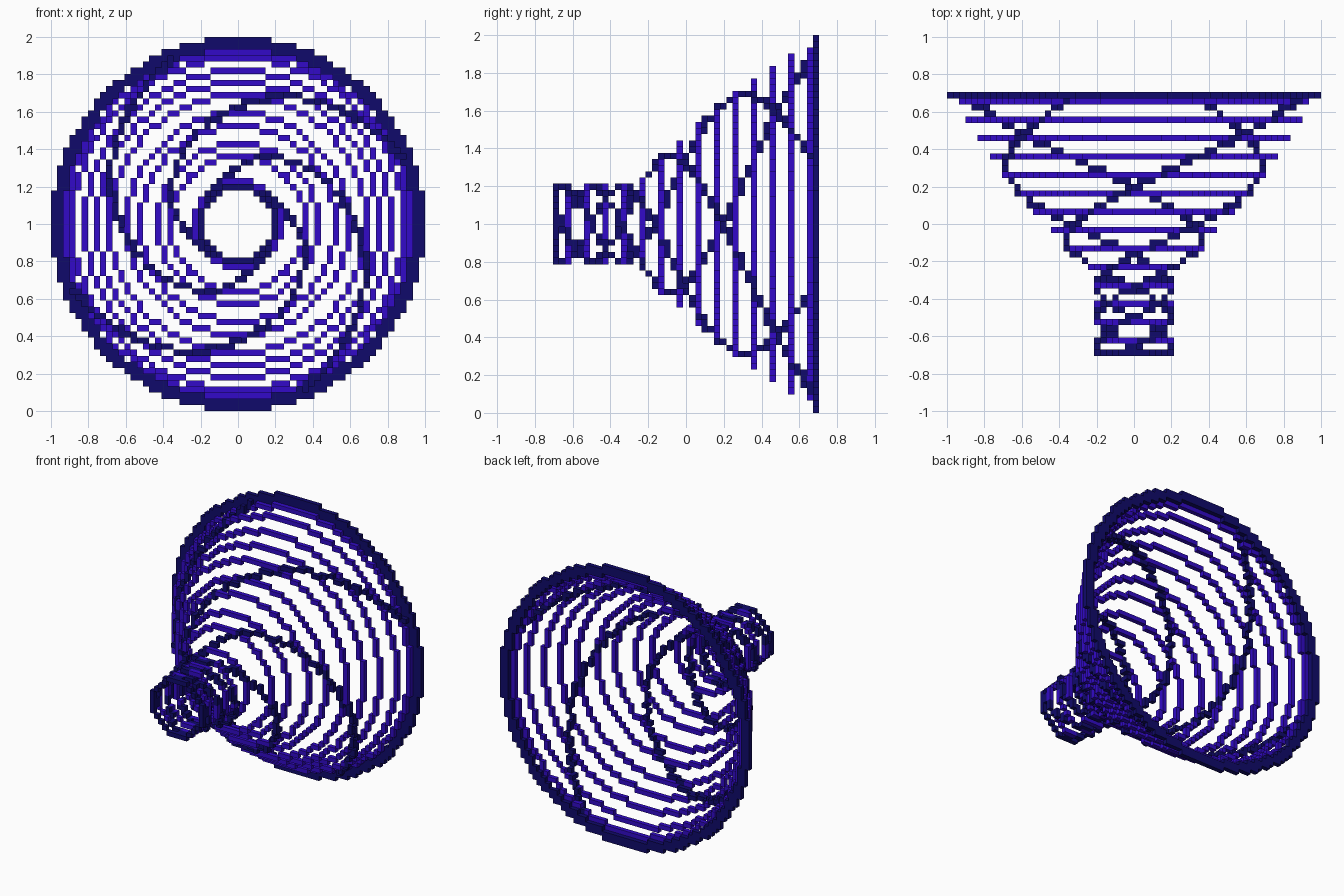
import bpy, bmesh, math
from mathutils import Vector

cube = bpy.data.objects.get("Cube")
if cube:
    bpy.data.objects.remove(cube, do_unlink=True)

V = 2 / 61          # block size
LAYERS = 43         # blocks along y
# (layer, radius in blocks) of the horn
PROFILE = [(0, 6), (12, 6), (14, 7), (17, 10.7), (20, 13.3), (23, 15.9), (26, 18.4),
           (29, 20.8), (32, 23), (35, 25), (38, 26.8), (41, 28.4), (42, 29.4)]


def radius(j):
    for (a, ra), (b, rb) in zip(PROFILE, PROFILE[1:]):
        if j <= b:
            return ra + (rb - ra) * (j - a) / (b - a)
    return PROFILE[-1][1]


def circle(r, j):
    """One-block-thick stepped circle on layer j."""
    cells = set()
    for a in range(int(r * 0.7072 + 0.5) + 1):
        b = round(math.sqrt(r * r - a * a))
        for s in (-1, 1):
            for t in (-1, 1):
                cells |= {(s * a, j, t * b), (s * b, j, t * a)}
    return cells


def material(name, color):
    m = bpy.data.materials.new(name)
    m.use_nodes = True
    m.diffuse_color = color
    m.node_tree.nodes["Principled BSDF"].inputs["Base Color"].default_value = color
    return m


def build(name, cells, solid, mat):
    """Blocks with only their exposed faces."""
    bm = bmesh.new()
    verts = {}
    for c in cells:
        for axis in range(3):
            for s in (-1, 1):
                near = list(c)
                near[axis] += s
                if tuple(near) in solid:
                    continue
                u, w = (axis + 1) % 3, (axis + 2) % 3
                loop = []
                for p, q in ((-1, -1), (1, -1), (1, 1), (-1, 1))[::s]:
                    k = [2 * n for n in c]
                    k[axis] += s
                    k[u] += p
                    k[w] += q
                    k = tuple(k)
                    if k not in verts:
                        verts[k] = bm.verts.new(Vector((k[0], k[1] - LAYERS + 1, k[2])) * V / 2
                                                + Vector((0, 0, 1)))
                    loop.append(verts[k])
                bm.faces.new(loop)
    mesh = bpy.data.meshes.new(name)
    bm.to_mesh(mesh)
    bm.free()
    mesh.materials.append(mat)
    bpy.context.collection.objects.link(bpy.data.objects.new(name, mesh))


# Wide flange and narrow mouth ring
last = LAYERS - 1
span = range(-30, 31)
flange = {(x, last, z) for x in span for z in span if 28.5 <= math.hypot(x, z) < 30.5}
mouth = circle(6, 0)

# Evenly spaced hoops
hoops = set()
for j in range(2, last, 3):
    hoops |= circle(round(radius(j)), j)

# Four strands winding round the horn at a constant pitch on its surface
STEPS = 4
angles = [0.0]
for i in range(last * STEPS):
    angles.append(angles[-1] + 2 / radius((i + 0.5) / STEPS) / STEPS)
start = angles[27 * STEPS]
strands = set()
for i, angle in enumerate(angles):
    j = i / STEPS
    for k in range(4):
        phi = angle - start + k * math.pi / 2
        strands.add((round(radius(j) * math.sin(phi)), round(j), round(radius(j) * math.cos(phi))))
strands -= flange | mouth
hoops -= strands

violet = material("violet blue", (0.032, 0.003, 0.58, 1))
navy = material("dark navy", (0.005, 0.003, 0.145, 1))
solid = flange | mouth | hoops | strands
build("flange", flange, solid, navy)
build("mouth_ring", mouth, solid, navy)
build("spiral_strands", strands, solid, navy)
build("hoops", hoops, solid, violet)
